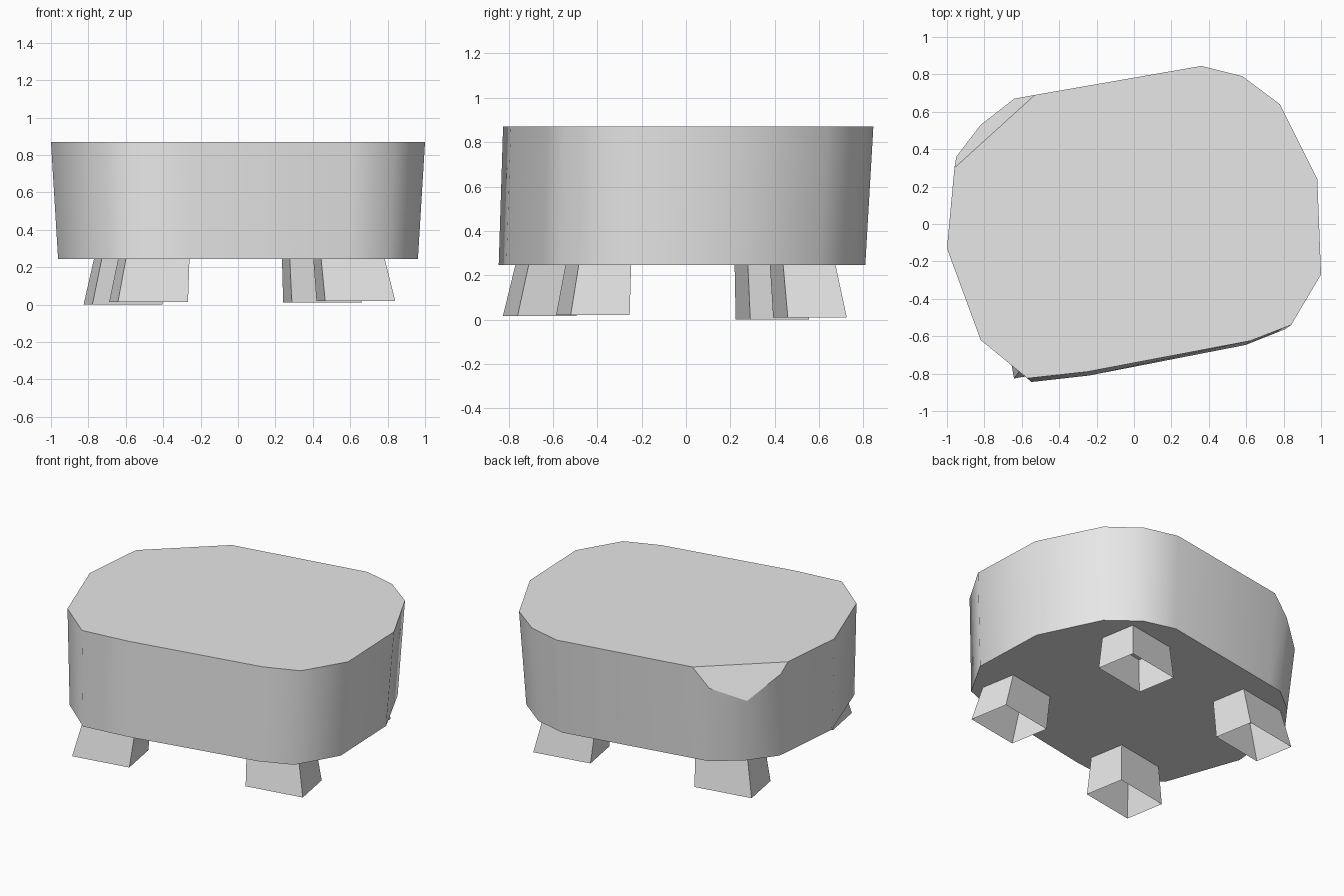
import bpy
import bmesh
from math import radians
from mathutils import Matrix, Vector

if "Cube" in bpy.data.objects:
    bpy.data.objects.remove(bpy.data.objects["Cube"], do_unlink=True)

grey = bpy.data.materials.new("light grey")
grey.use_nodes = True
grey.diffuse_color = (0.8, 0.8, 0.8, 1)
grey.node_tree.nodes["Principled BSDF"].inputs["Base Color"].default_value = (0.8, 0.8, 0.8, 1)

BASE, TOP = 0.245, 0.87


def finish(name, bm):
    """Turn a bmesh into a named object in the shared colour."""
    mesh = bpy.data.meshes.new(name)
    bm.to_mesh(mesh)
    bm.free()
    mesh.materials.append(grey)
    obj = bpy.data.objects.new(name, mesh)
    bpy.context.collection.objects.link(obj)
    return obj


def wall(bm, lower, upper):
    """Join two rings of vertices with quads."""
    n = len(lower)
    for i in range(n):
        j = (i + 1) % n
        bm.faces.new((lower[i], lower[j], upper[j], upper[i]))


# Rim outline, counter-clockwise; the cut corner is dropped below the top
rim = [(1.0, -.27), (.98, .24), (.78, .64), (.58, .79), (.36, .845), (-.53, .69),
       (-.64, .67), (-.82, .53), (-.95, .36), (-.96, .30), (-1.0, -.13),
       (-.82, -.62), (-.57, -.825), (-.25, -.79), (.62, -.625), (.84, -.54)]
drops = {6: .12, 7: .21, 8: .06}

# Body: tapered wall, flat top and bottom, one slanted corner
bm = bmesh.new()
upper = [bm.verts.new((x, y, TOP - drops.get(i, 0))) for i, (x, y) in enumerate(rim)]
lower = [bm.verts.new((.962 * x, .99 * y - .028, BASE)) for x, y in rim]
wall(bm, lower, upper)
for face in bm.faces:
    face.smooth = True
bm.faces.new([v for i, v in enumerate(upper) if i not in drops])
bm.faces.new(upper[5:10])
bm.faces.new(lower[::-1])
finish("body", bm)

# Legs: hollow splayed blocks, open at the foot, turned with the body
turn = Matrix.Rotation(radians(10), 2)
corners = [(-1, -1), (1, -1), (1, 1), (-1, 1)]


def ring(bm, centre, width, depth, z):
    points = [centre + turn @ Vector((sx * width / 2, sy * depth / 2)) for sx, sy in corners]
    return [bm.verts.new((p.x, p.y, z)) for p in points]


legs = {
    "front_right_leg": (-.478, -.66, .015),
    "front_left_leg": (.63, -.42, .02),
    "back_left_leg": (.452, .559, .01),
    "back_right_leg": (-.615, .39, 0),
}
for name, (x, y, z) in legs.items():
    foot = Vector((x, y))
    bm = bmesh.new()
    wall(bm, ring(bm, foot, .38, .27, z), ring(bm, foot * .942, .345, .24, BASE))
    finish(name, bm)
